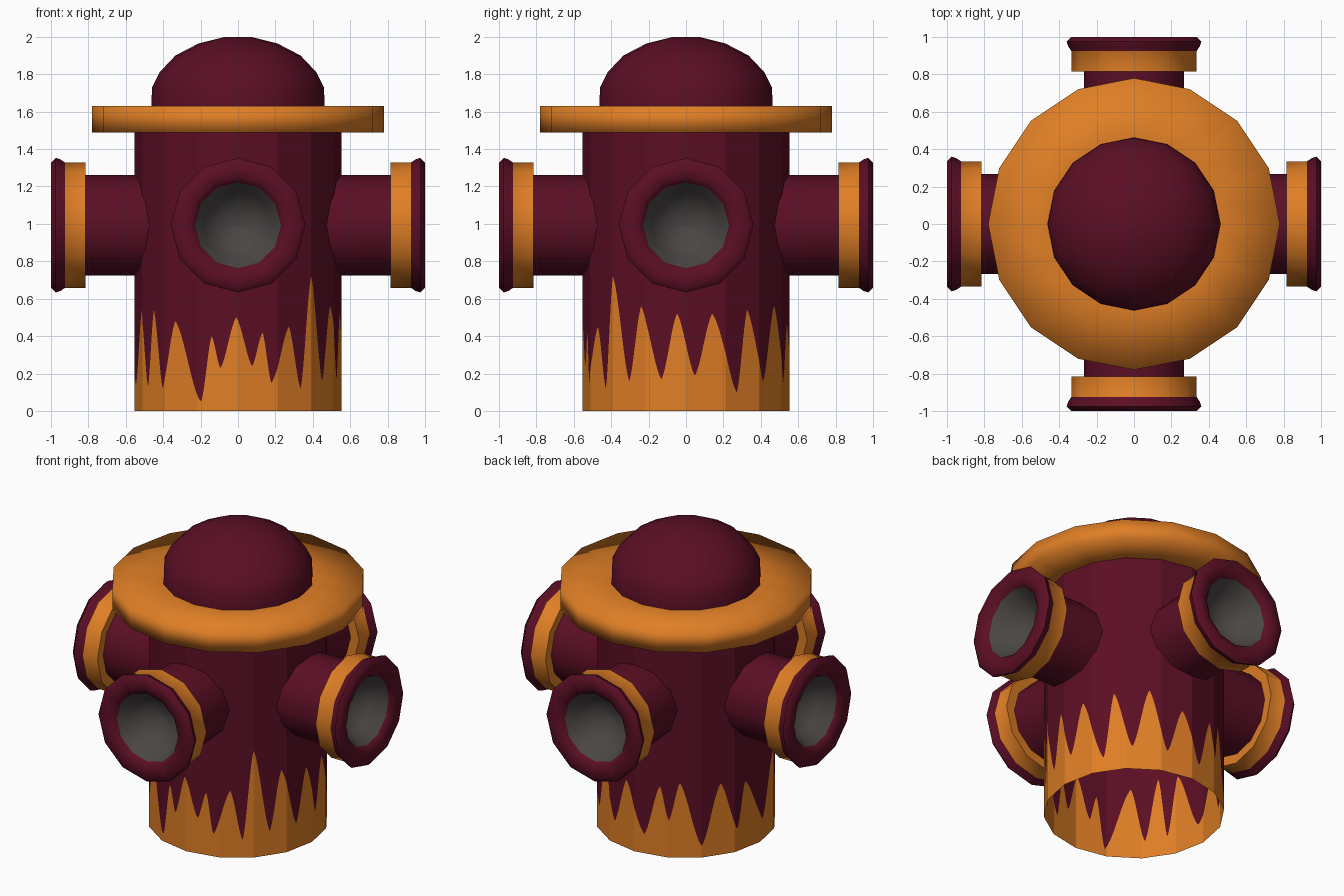
import bpy, bmesh, math
from mathutils import Matrix, Vector

if "Cube" in bpy.data.objects:
    bpy.data.objects.remove(bpy.data.objects["Cube"])


def material(name, rgb):
    m = bpy.data.materials.new(name)
    m.diffuse_color = (*rgb, 1)
    m.use_nodes = True
    m.node_tree.nodes["Principled BSDF"].inputs["Base Color"].default_value = m.diffuse_color
    return m


MAROON, ORANGE, GREY = 0, 1, 2
MATS = [material("maroon", (0.105, 0.0045, 0.018)),
        material("orange", (0.74, 0.21, 0.019)),
        material("dark grey", (0.068, 0.061, 0.058))]


def finish(name, bm, sharp=None):
    me = bpy.data.meshes.new(name)
    bm.to_mesh(me)
    bm.free()
    for m in MATS:
        me.materials.append(m)
    me.shade_smooth()
    if sharp:
        me.set_sharp_from_angle(angle=math.radians(sharp))
    ob = bpy.data.objects.new(name, me)
    bpy.context.collection.objects.link(ob)
    return ob


def skin(bm, rings, mats):
    """Join consecutive closed rings of points with quads."""
    vs = [[bm.verts.new(p) for p in ring] for ring in rings]
    n = len(vs[0])
    for a, b, m in zip(vs, vs[1:], mats):
        for i in range(n):
            j = (i + 1) % n
            bm.faces.new((a[i], a[j], b[j], b[i])).material_index = m
    return vs


def ring(r, z, n):
    return [Vector((r * math.sin(2 * math.pi * i / n),
                    -r * math.cos(2 * math.pi * i / n), z)) for i in range(n)]


def lathe(name, profile, mats, n=16, sharp=None, cap=False):
    bm = bmesh.new()
    vs = skin(bm, [ring(r, z, n)[::1] for r, z in profile], mats)
    if cap:
        bm.faces.new(vs[-1]).material_index = mats[-1]
    return finish(name, bm, sharp)


# Barrel: open 16-sided tube, cut along a flame line (degrees from front, height)
FLAME = [(-62, .13), (-56, .54), (-47, .12), (-38, .48), (-21, .05), (-15, .40),
         (-10, .23), (-1, .50), (8, .24), (14, .42), (19, .15), (30, .45),
         (38, .12), (45, .72), (56, .16), (64, .56), (76, .17), (85, .52),
         (95, .19), (105, .52), (120, .10), (127, .54), (139, .16), (150, .56),
         (162, .15), (173, .46), (187, .13), (198, .47), (204, .25), (211, .50),
         (225, .08), (238, .48), (250, .15), (257, .45), (274, .14), (291, .54),
         (298, .13)]


def flame_height(deg):
    d = (deg + 62) % 360 - 62
    for (a, h), (b, k) in zip(FLAME, FLAME[1:]):
        if a <= d <= b:
            t = (d - a) / (b - a)
            t = 0.4 * t + 0.6 * t * t * (3 - 2 * t)
            return h + (k - h) * t
    return .13


R, N = 0.553, 360 * 2
low, mid, top = [], [], []
for i in range(N):
    deg = i * 360 / N
    off = math.radians(deg % 22.5 - 11.25)
    r = R * math.cos(math.radians(11.25)) / math.cos(off)
    x, y = r * math.sin(math.radians(deg)), -r * math.cos(math.radians(deg))
    low.append((x, y, 0))
    mid.append((x, y, flame_height(deg)))
    top.append((x, y, 1.49))
bm = bmesh.new()
skin(bm, [low, mid, top], [ORANGE, MAROON])
finish("barrel", bm)

# Brim and dome
lathe("brim", [(.55, 1.49), (.78, 1.49), (.78, 1.63), (.45, 1.63)], [ORANGE] * 3)
lathe("dome", [(.463, 1.62), (.46, 1.73), (.42, 1.81), (.335, 1.90),
               (.21, 1.965), (.07, 2.0)], [MAROON] * 5, cap=True)

# Four nozzles: pipe, orange collar, rounded lip, grey bowl
NOZZLE = [(.268, .5), (.268, .82), (.335, .815), (.335, .925), (.352, .95),
          (.36, .975), (.335, 1.0), (.26, .99), (.23, .965), (.185, .86), (.10, .79),
          (.01, .77)]
NOZZLE_MATS = [MAROON, ORANGE, ORANGE] + [MAROON] * 5 + [GREY] * 3
for k, side in enumerate(("front", "right", "back", "left")):
    rings = [ring(r, h, 12) for r, h in NOZZLE]
    for p in rings[0]:                      # base follows the barrel wall
        p.z = math.sqrt(.54 ** 2 - p.x ** 2)
    turn = (Matrix.Translation((0, 0, .993)) @ Matrix.Rotation(k * math.pi / 2, 4, 'Z')
            @ Matrix.Rotation(math.pi / 2, 4, 'X'))
    bm = bmesh.new()
    vs = skin(bm, [[turn @ p for p in rg] for rg in rings], NOZZLE_MATS)
    bm.faces.new(vs[-1]).material_index = GREY
    finish(side + "_nozzle", bm, 60)
